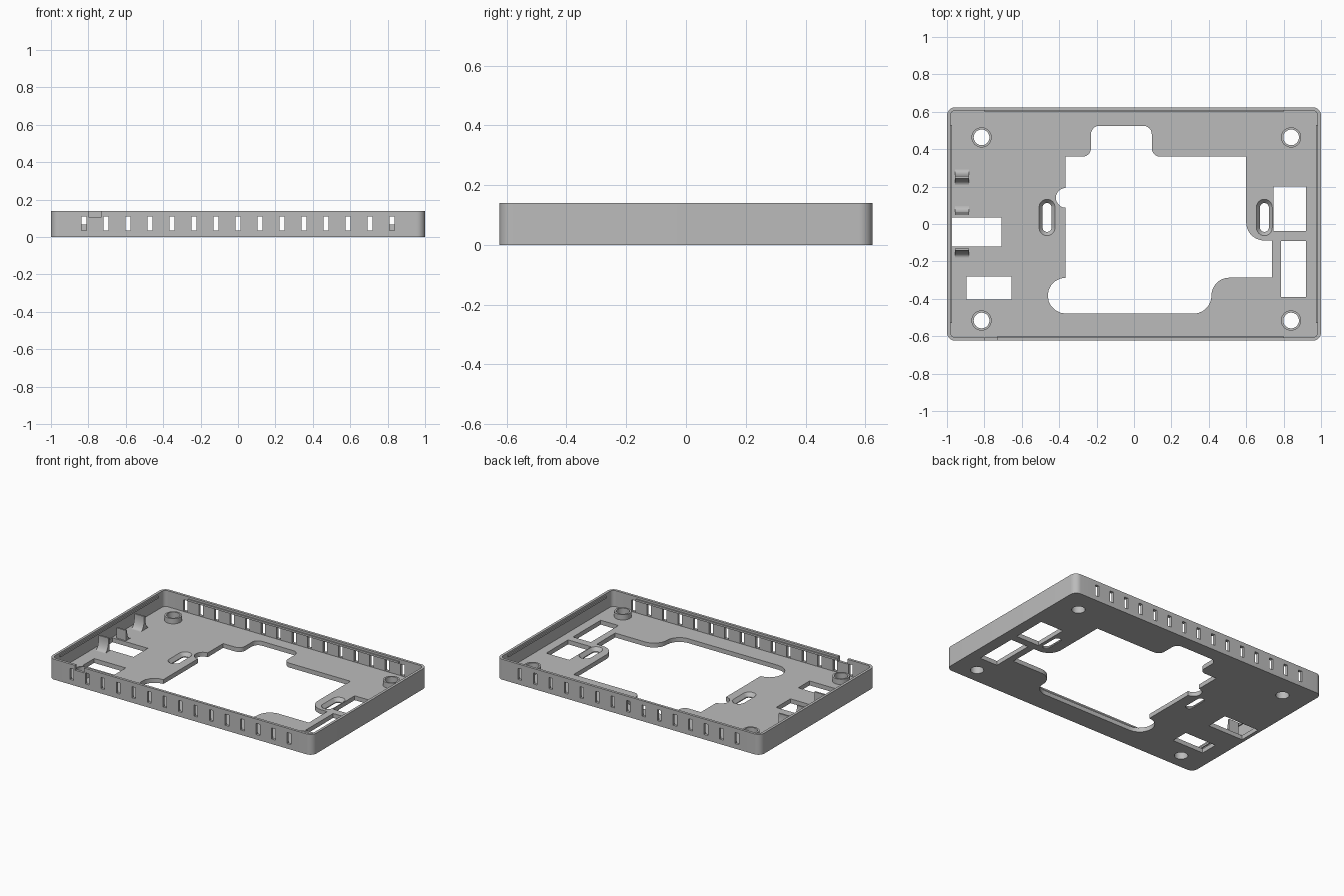
import bpy, bmesh
from math import cos, sin, radians, pi

if "Cube" in bpy.data.objects:
    bpy.data.objects.remove(bpy.data.objects["Cube"], do_unlink=True)

HEIGHT, FLOOR, WALL = 0.14, 0.03, 0.018
HALF_X, HALF_Y, CORNER = 1.0, 0.624, 0.045

grey = bpy.data.materials.new("plain_grey")
grey.use_nodes = True
grey.diffuse_color = (0.5, 0.5, 0.5, 1)
grey.node_tree.nodes["Principled BSDF"].inputs["Base Color"].default_value = (0.5, 0.5, 0.5, 1)


def arc(cx, cy, r, start, end, steps=10):
    angles = [radians(start + (end - start) * i / steps) for i in range(steps + 1)]
    return [(cx + r * cos(a), cy + r * sin(a)) for a in angles]


def rounded(cx, cy, hx, hy, r):
    pts = []
    for sx, sy, a in ((1, 1, 0), (-1, 1, 90), (-1, -1, 180), (1, -1, 270)):
        pts += arc(cx + sx * (hx - r), cy + sy * (hy - r), r, a, a + 90)
    return pts


def rect(x0, x1, y0, y1):
    return [(x0, y0), (x1, y0), (x1, y1), (x0, y1)]


def loft(name, low, high, z0, z1):
    """Solid between two outlines with matching points."""
    bm = bmesh.new()
    a = [bm.verts.new((x, y, z0)) for x, y in low]
    b = [bm.verts.new((x, y, z1)) for x, y in high]
    bm.faces.new(a)
    bm.faces.new(b)
    for i in range(len(a)):
        j = (i + 1) % len(a)
        bm.faces.new((a[i], a[j], b[j], b[i]))
    bmesh.ops.recalc_face_normals(bm, faces=bm.faces)
    mesh = bpy.data.meshes.new(name)
    bm.to_mesh(mesh)
    bm.free()
    mesh.materials.append(grey)
    obj = bpy.data.objects.new(name, mesh)
    bpy.context.collection.objects.link(obj)
    return obj


def prism(name, outline, z0, z1):
    return loft(name, outline, outline, z0, z1)


def smooth(obj):
    bpy.ops.object.select_all(action="DESELECT")
    obj.select_set(True)
    bpy.context.view_layer.objects.active = obj
    bpy.ops.object.shade_smooth_by_angle(angle=radians(30))


def cut(target, cutters):
    """Subtract every cutter, then discard it."""
    for cutter in cutters:
        cutter.hide_render = True
        mod = target.modifiers.new("cut", "BOOLEAN")
        mod.operation, mod.solver, mod.object = "DIFFERENCE", "EXACT", cutter
    bpy.context.view_layer.update()
    deps = bpy.context.evaluated_depsgraph_get()
    mesh = bpy.data.meshes.new_from_object(target.evaluated_get(deps))
    target.modifiers.clear()
    target.data = mesh
    for cutter in cutters:
        bpy.data.objects.remove(cutter, do_unlink=True)


# Tray shell with a hollow inside
tray = prism("tray", rounded(0, 0, HALF_X, HALF_Y, CORNER), 0, HEIGHT)
cutters = [prism("cavity", rounded(0, 0, HALF_X - WALL, HALF_Y - WALL, CORNER - WALL), FLOOR, 0.3)]

# Large stepped opening in the floor
opening = [(-0.365, 0.36)]
opening += arc(-0.275, 0.405, 0.045, 270, 360) + arc(-0.185, 0.48, 0.045, 180, 90)
opening += arc(0.05, 0.48, 0.045, 90, 0) + arc(0.14, 0.405, 0.045, 180, 270)
opening += [(0.6, 0.36)] + arc(0.696, 0.008, 0.096, 180, 270)
opening += [(0.738, -0.088), (0.738, -0.287)]
opening += arc(0.51, -0.383, 0.096, 90, 180) + arc(0.318, -0.383, 0.096, 0, -90)
opening += arc(-0.365, -0.383, 0.096, 270, 90) + arc(-0.365, 0.14, 0.053, 270, 90)
cutters.append(prism("opening", opening, -0.1, 0.1))

# Rectangular floor windows
for x0, x1, y0, y1 in ((-0.976, -0.708, -0.12, 0.035), (-0.895, -0.655, -0.403, -0.28),
                       (0.745, 0.92, -0.037, 0.2), (0.785, 0.92, -0.39, -0.09)):
    cutters.append(prism("window", rect(x0, x1, y0, y1), -0.1, 0.1))

# Countersunk mounting slots
for x in (-0.465, 0.697):
    inner = rounded(x, 0.035, 0.024, 0.077, 0.0239)
    outer = rounded(x, 0.035, 0.043, 0.098, 0.0429)
    cutters.append(prism("slot", inner, -0.1, 0.1))
    cutters.append(loft("countersink", inner, outer, 0.006, FLOOR + 0.001))

# Screw holes through the floor
BOSSES = [(x, y) for x in (-0.815, 0.84) for y in (0.463, -0.516)]
for x, y in BOSSES:
    cutters.append(prism("screw_hole", arc(x, y, 0.042, 0, 348.75, 31), -0.1, 0.1))

# Vent slots through the front and back walls, and a notch in the front rim
for i in range(15):
    x = (i - 7) * 0.1176
    cutters.append(prism("vent", rect(x - 0.014, x + 0.014, -0.7, 0.7), 0.034, 0.11))
cutters.append(prism("notch", rect(-0.8, -0.73, -0.7, -0.58), 0.107, 0.2))
cut(tray, cutters)
smooth(tray)

# Raised screw bosses
for i, (x, y) in enumerate(BOSSES):
    boss = prism(f"screw_boss_{i + 1}", arc(x, y, 0.054, 0, 348.75, 31), FLOOR, 0.066)
    cut(boss, [prism("bore", arc(x, y, 0.042, 0, 348.75, 31), 0, 0.2)])
    smooth(boss)

# Snap ridges along the inside of the walls
RX, RY, OUT = HALF_X - WALL, HALF_Y - WALL, 0.008
for name, outline in (("back_ridge", rect(-0.8, 0.8, RY - OUT, RY)),
                      ("front_ridge", rect(-0.73, 0.8, -RY, OUT - RY)),
                      ("left_ridge", rect(RX - OUT, RX, -0.53, 0.53)),
                      ("right_ridge", rect(-RX, OUT - RX, -0.53, 0.53))):
    prism(name, outline, 0.113, 0.126)


# Upright clips with flared feet
def clip(name, y, flare_back, flare_front, top):
    half, foot, rise = 0.006, 0.036, top - FLOOR - 0.01
    profile = []
    for side, flared in ((1, flare_back), (-1, flare_front)):
        if flared:
            edge = [(y + side * (half + foot * (1 - sin(t))), FLOOR + rise * (1 - cos(t)))
                    for t in (pi / 2 * i / 10 for i in range(11))]
        else:
            edge = [(y + side * half, FLOOR)]
        edge.append((y + side * half, top))
        profile += edge if side == 1 else edge[::-1]
    obj = prism(name, profile, -0.956, -0.882)
    # Turn the extruded profile so that it runs along x
    for v in obj.data.vertices:
        v.co = (v.co.z, v.co.x, v.co.y)
    smooth(obj)


clip("rear_clip", 0.25, True, True, 0.12)
clip("middle_clip", 0.053, True, False, 0.1)
clip("front_clip", -0.137, False, True, 0.12)
